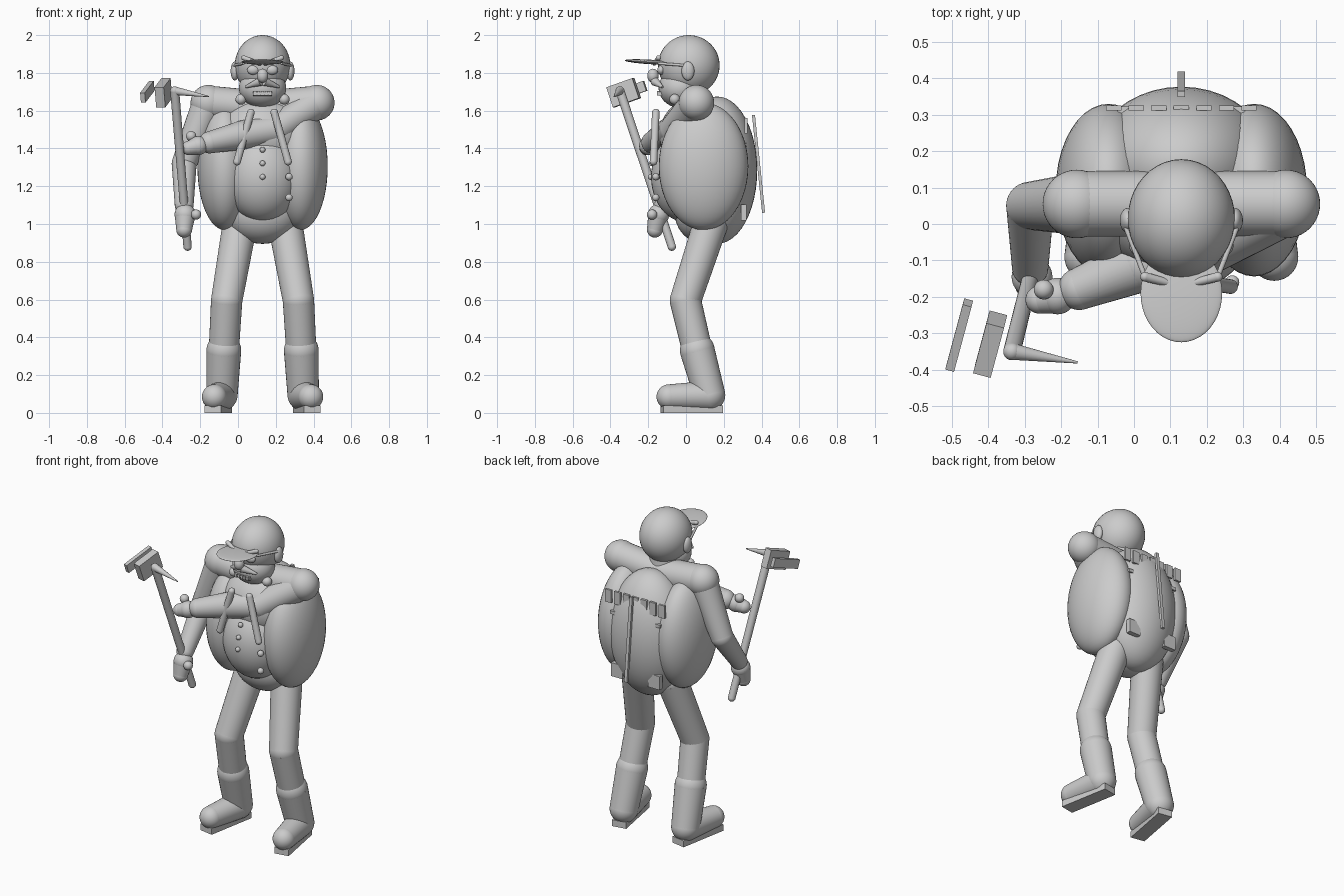
import bpy, bmesh, math
from mathutils import Vector, Matrix

if "Cube" in bpy.data.objects:
    bpy.data.objects.remove(bpy.data.objects["Cube"])

CX = 0.13  # the body's own centre line
GREY = (0.6, 0.6, 0.6, 1)
mat = bpy.data.materials.new("plain grey")
mat.use_nodes = True
mat.diffuse_color = GREY
mat.node_tree.nodes["Principled BSDF"].inputs["Base Color"].default_value = GREY


def finish(name, bm, smooth=True):
    me = bpy.data.meshes.new(name)
    bm.to_mesh(me)
    bm.free()
    for p in me.polygons:
        p.use_smooth = smooth
    me.materials.append(mat)
    ob = bpy.data.objects.new(name, me)
    bpy.context.collection.objects.link(ob)
    if smooth:
        bpy.ops.object.select_all(action='DESELECT')
        ob.select_set(True)
        bpy.context.view_layer.objects.active = ob
        bpy.ops.object.shade_smooth_by_angle(angle=math.radians(40))
    return ob


def ball(name, c, r, tilt=0):
    r = (r, r, r) if isinstance(r, (int, float)) else r
    bm = bmesh.new()
    m = Matrix.Translation(c) @ Matrix.Rotation(tilt, 4, 'X') @ Matrix.Diagonal((*r, 1))
    bmesh.ops.create_uvsphere(bm, u_segments=40, v_segments=24, radius=1, matrix=m)
    return finish(name, bm)


def rod(name, a, b, r1, r2):
    a, b = Vector(a), Vector(b)
    m = Matrix.Translation((a + b) / 2) @ (b - a).to_track_quat('Z', 'Y').to_matrix().to_4x4()
    bm = bmesh.new()
    bmesh.ops.create_cone(bm, cap_ends=True, segments=32, radius1=r1, radius2=r2,
                          depth=(b - a).length, matrix=m)
    return finish(name, bm)


def limb(name, joints):
    """Tapered tubes between (point, radius) joints with a ball on every joint."""
    for i, (p, r) in enumerate(joints):
        ball(f"{name}_joint_{i}", p, r)
        if i:
            q, s = joints[i - 1]
            rod(f"{name}_segment_{i}", q, p, s, r)


def box(name, c, size, rot=Matrix.Identity(4)):
    bm = bmesh.new()
    bmesh.ops.create_cube(bm, size=1, matrix=Matrix.Translation(c) @ rot @ Matrix.Diagonal((*size, 1)))
    return finish(name, bm, False)


SIDES = (("left", 1), ("right", -1))

# torso
ball("back_body", (CX, 0.165, 1.285), (0.25, 0.212, 0.39))
ball("chest", (CX, 0.05, 1.47), (0.24, 0.19, 0.2))
ball("belly", (CX, 0.0, 1.25), (0.2, 0.185, 0.24))
ball("pelvis", (CX, 0.1, 1.06), (0.2, 0.16, 0.165))
for side, s in SIDES:
    ball(f"{side}_flank", (CX + s * 0.2, 0.093, 1.305), (0.145, 0.237, 0.337))

# head
ball("skull", (CX, 0.015, 1.84), (0.147, 0.163, 0.16))
ball("jaw", (CX, -0.03, 1.72), (0.125, 0.115, 0.105))
rod("neck", (CX, 0.03, 1.56), (CX, 0.02, 1.74), 0.1, 0.09)
ball("cap_brim", (CX, -0.19, 1.858), (0.112, 0.135, 0.012), -0.06)
ball("nose", (CX, -0.175, 1.785), (0.03, 0.03, 0.037))
rod("lip", (CX - 0.05, -0.135, 1.69), (CX + 0.05, -0.135, 1.69), 0.012, 0.012)
for i in range(5):
    box(f"tooth_{i}", (CX - 0.04 + 0.02 * i, -0.148, 1.692), (0.014, 0.01, 0.022))
for side, s in SIDES:
    ball(f"{side}_ear", (CX + s * 0.147, 0.01, 1.81), (0.022, 0.034, 0.05))
    ball(f"{side}_eye", (CX + s * 0.05, -0.132, 1.815), (0.032, 0.02, 0.025))
    limb(f"{side}_brow", [((CX + s * 0.1, -0.145, 1.88), 0.013), ((CX + s * 0.015, -0.167, 1.848), 0.01)])
    rod(f"{side}_glasses_arm", (CX + s * 0.152, -0.01, 1.84), (CX + s * 0.1, -0.145, 1.85), 0.007, 0.007)
    rod(f"{side}_moustache", (CX + s * 0.01, -0.165, 1.755), (CX + s * 0.09, -0.125, 1.725), 0.024, 0.006)
    ball(f"{side}_collar_stud", (CX + s * 0.115, -0.06, 1.66), 0.028)

# shoulders
for side, s in SIDES:
    ball(f"{side}_shoulder", (CX + s * 0.287, 0.055, 1.642), 0.094)
    rod(f"{side}_shoulder_bar", (CX, 0.055, 1.615), (CX + s * 0.287, 0.055, 1.642), 0.09, 0.09)

# right arm hanging, left arm folded across the chest
limb("right_arm", [((-0.157, 0.055, 1.642), 0.085), ((-0.285, 0.05, 1.32), 0.066), ((-0.285, -0.12, 1.1), 0.05)])
limb("right_hand", [((-0.28, -0.145, 1.05), 0.056), ((-0.285, -0.165, 0.97), 0.042)])
ball("right_thumb", (-0.222, -0.18, 1.05), 0.027)
limb("left_arm", [((0.417, 0.055, 1.642), 0.085), ((0.2, -0.06, 1.5), 0.08),
                  ((0.02, -0.11, 1.47), 0.077), ((-0.15, -0.178, 1.432), 0.058)])
limb("left_hand", [((-0.21, -0.198, 1.415), 0.05), ((-0.26, -0.208, 1.402), 0.038)])
ball("left_thumb", (-0.248, -0.18, 1.465), 0.027)

# legs and boots
for side, s in SIDES:
    def at(dx, y, z):
        return (CX + s * dx, y, z)
    limb(f"{side}_leg", [(at(0.12, 0.13, 1.0), 0.092), (at(0.19, -0.003, 0.595), 0.083), (at(0.205, 0.06, 0.33), 0.08)])
    limb(f"{side}_boot", [(at(0.205, 0.06, 0.33), 0.092), (at(0.215, 0.125, 0.095), 0.083)])
    limb(f"{side}_foot", [(at(0.215, 0.125, 0.09), 0.08), (at(0.255, -0.09, 0.085), 0.066)])
    box(f"{side}_sole", at(0.235, 0.03, 0.02), (0.09, 0.32, 0.04), Matrix.Rotation(s * 0.18, 4, 'Z'))

# chest straps and buttons
for side, s in SIDES:
    limb(f"{side}_strap", [((CX + s * 0.062, -0.16, 1.59), 0.02), ((CX + s * 0.135, -0.172, 1.33), 0.02)])
for i in range(4):
    ball(f"button_{i}", (CX, (-0.14, -0.16, -0.18, -0.187)[i], 1.465 - 0.072 * i), 0.015)
for z in (1.25, 1.14):
    ball("side_button", (CX + 0.14, -0.16, z), 0.019)

# gear on the back
turn = Matrix.Rotation(0.103, 4, 'X')
box("back_rod", (CX, 0.384, 1.318), (0.02, 0.016, 0.52), turn)
for i in range(7):
    box(f"back_flap_{i}", (CX + (i - 3) * 0.062, 0.318, 1.52), (0.042, 0.014, 0.08))
for side, s in SIDES:
    box(f"{side}_back_pouch", (CX + s * 0.13, 0.305, 1.06), (0.08, 0.03, 0.085))
    box(f"{side}_buckle", (CX + s * 0.15, 0.31, 1.42), (0.05, 0.025, 0.02))

# hammer pick
low, high = Vector((-0.267, -0.075, 0.88)), Vector((-0.335, -0.35, 1.705))
limb("pick_handle", [(low, 0.022), (high, 0.024)])
rod("pick_spike", high, (-0.155, -0.38, 1.675), 0.023, 0.003)
up = (high - low).normalized()
along = Vector((0.25, 0.93, 0.32))
along = (along - up * along.dot(up)).normalized()
frame = Matrix((along.cross(up), along, up)).transposed().to_4x4()
box("hammer_block", (-0.395, -0.33, 1.695), (0.05, 0.15, 0.112), frame)
box("hammer_face", (-0.48, -0.305, 1.7), (0.025, 0.195, 0.055), frame)
